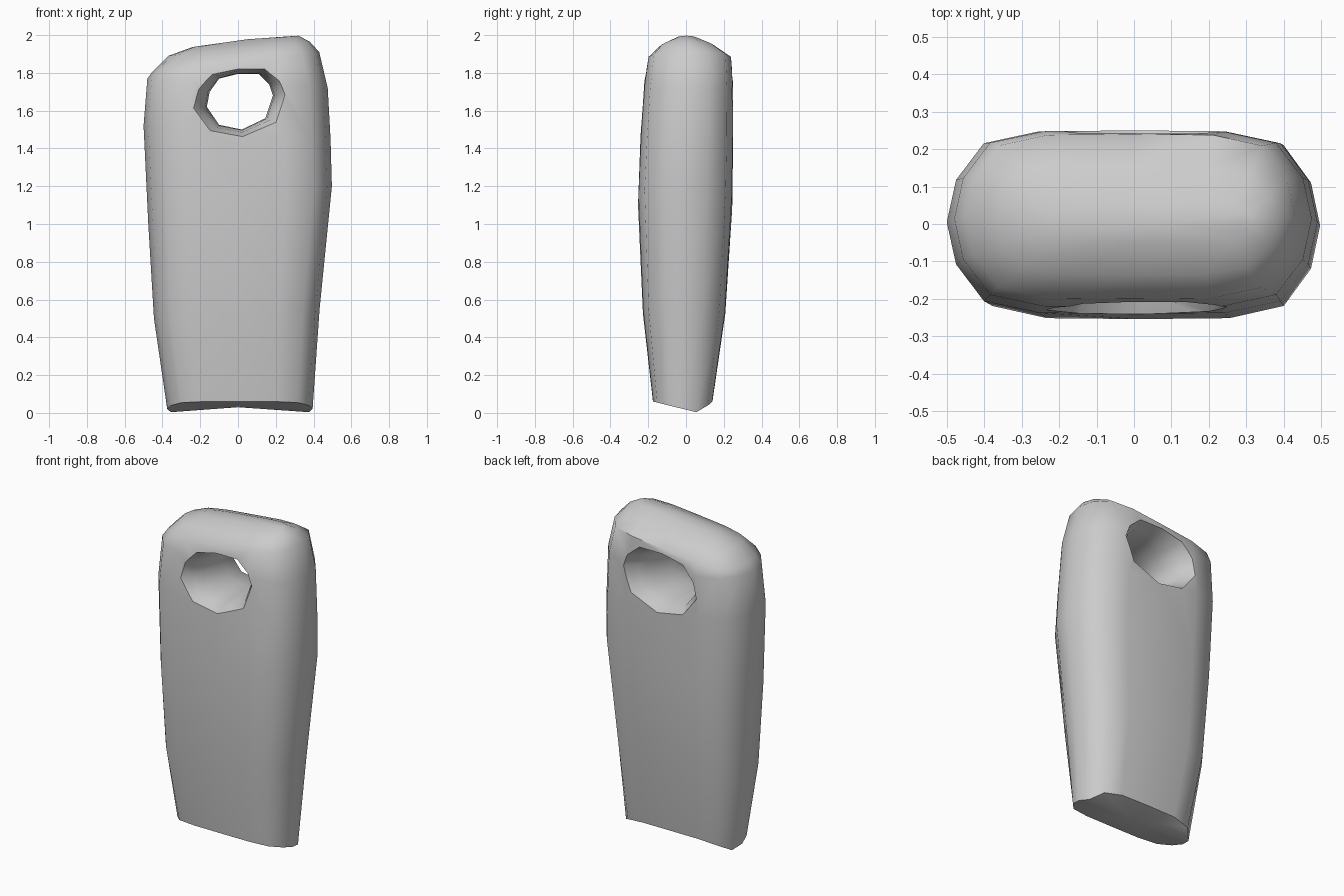
import bpy, bmesh, math

if "Cube" in bpy.data.objects:
    bpy.data.objects.remove(bpy.data.objects["Cube"])

# Rounded-rectangle cross-section (unit size), one quarter mirrored all round
QUARTER = [(1, 0), (.95, .46), (.8, .86), (.5, .99)]
SECTION = QUARTER + [(0, 1)] + [(-x, y) for x, y in reversed(QUARTER)]
SECTION += [(x, -y) for x, y in reversed(SECTION[1:-1])]


def loft(name, rings, cap_start=None, cap_end=None):
    """Skin a list of closed point rings, capping with a fan or an n-gon."""
    bm = bmesh.new()
    loops = [[bm.verts.new(p) for p in ring] for ring in rings]
    n = len(loops[0])
    for a, b in zip(loops, loops[1:]):
        for i in range(n):
            j = (i + 1) % n
            bm.faces.new((a[i], a[j], b[j], b[i]))
    for loop, tip in ((loops[0], cap_start), (loops[-1], cap_end)):
        if tip:
            c = bm.verts.new(tip)
            for i in range(n):
                bm.faces.new((loop[i], loop[(i + 1) % n], c))
        else:
            bm.faces.new(loop)
    bmesh.ops.recalc_face_normals(bm, faces=bm.faces)
    mesh = bpy.data.meshes.new(name)
    bm.to_mesh(mesh)
    bm.free()
    ob = bpy.data.objects.new(name, mesh)
    bpy.context.collection.objects.link(ob)
    return ob


def body_ring(xl, zl, xr, zr, yf, yb):
    """Cross-section with a left-to-right tilt."""
    pts = []
    for u, v in SECTION:
        t = (u + 1) / 2
        x = xl + (xr - xl) * t
        pts.append((x, (yb + yf) / 2 + v * (yb - yf) / 2, zl + (zr - zl) * t))
    return pts


# Slab body: left x, left z, right x, right z, front y, back y
levels = [
    (-.375, .0, .395, .0, -.175, .14),
    (-.445, .5, .432, .55, -.228, .208),
    (-.475, 1.0, .497, 1.2, -.254, .245),
    (-.5, 1.52, .49, 1.45, -.24, .25),
    (-.48, 1.77, .475, 1.72, -.222, .25),
    (-.45, 1.81, .43, 1.91, -.2, .24),
    (-.37, 1.89, .38, 1.965, -.135, .15),
    (-.24, 1.937, .32, 1.997, -.05, .055),
]
rings = [body_ring(*lv) for lv in levels]


# Worn, slanting foot
def foot_z(y):
    return .06 * (.07 - y) / .245 if y < .07 else .06 * (y - .07) / .07


rings[0] = [(x, y, foot_z(y)) for x, y, z in rings[0]]
slab = loft("stone_slab", rings, (0, 0, .03), (.05, 0, 1.978))

# Hole cutter: irregular outline flaring towards both faces
outline = [(-.165, 1.62), (-.15, 1.7), (-.1, 1.77), (0, 1.795), (.11, 1.795),
           (.165, 1.74), (.185, 1.68), (.145, 1.56), (.02, 1.5), (-.1, 1.525)]
flare = [(-.32, 1.65, 1.38), (-.235, 1.42, 1.24), (-.18, 1.2, 1.1), (-.09, 1.05, 1.02), (0, 1, 1)]
flare += [(-y, sx, sz) for y, sx, sz in reversed(flare[:-1])]
cutter = loft("hole_cutter", [[(.01 + (x - .01) * sx, y, 1.65 + (z - 1.65) * sz)
                               for x, z in outline] for y, sx, sz in flare])
cutter.hide_render = True

# Cut the hole, then smooth
bpy.context.view_layer.objects.active = slab
slab.select_set(True)
cut = slab.modifiers.new("hole", 'BOOLEAN')
cut.operation = 'DIFFERENCE'
cut.solver = 'EXACT'
cut.object = cutter
bpy.ops.object.modifier_apply(modifier=cut.name)
bpy.data.objects.remove(cutter)
bpy.ops.object.shade_smooth_by_angle(angle=math.radians(50))
